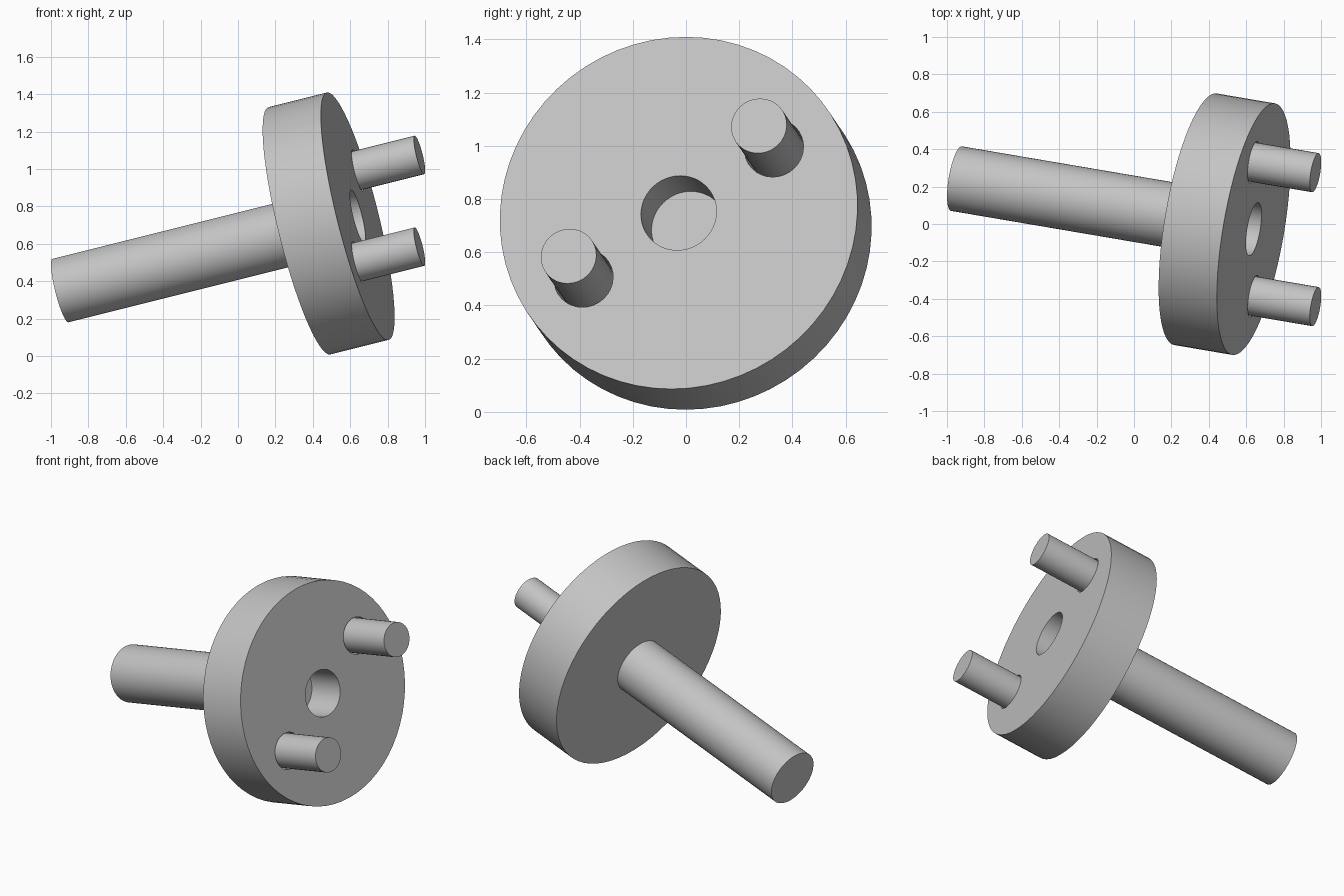
import bpy
import math
from mathutils import Vector

cube = bpy.data.objects.get("Cube")
if cube:
    bpy.data.objects.remove(cube, do_unlink=True)

# One plain grey material
grey = bpy.data.materials.new("machined grey")
grey.use_nodes = True
grey.diffuse_color = (0.55, 0.55, 0.55, 1)
grey.node_tree.nodes["Principled BSDF"].inputs["Base Color"].default_value = (0.55, 0.55, 0.55, 1)

# Tilted main axis, measured from the centre of the disc's front face
axis = Vector((1, -0.17, 0.25)).normalized()
face = Vector((0.64, -0.0275, 0.7475))
pin_offset = Vector((0, 0.358, 0.245))
thickness = 0.325


def rod(name, radius, start, end, offset=Vector(), sides=48):
    """Cylinder along the axis; start and end are distances from the front face."""
    bpy.ops.mesh.primitive_cylinder_add(
        vertices=sides, radius=radius, depth=end - start,
        location=face + offset + axis * (start + end) / 2,
        rotation=axis.to_track_quat('Z', 'Y').to_euler())
    obj = bpy.context.object
    obj.name = name
    obj.data.materials.append(grey)
    return obj


def cut(target, cutter):
    mod = target.modifiers.new("cut", 'BOOLEAN')
    mod.operation = 'DIFFERENCE'
    mod.solver = 'EXACT'
    mod.object = cutter
    bpy.ops.object.select_all(action='DESELECT')
    target.select_set(True)
    bpy.context.view_layer.objects.active = target
    bpy.ops.object.modifier_apply(modifier=mod.name)
    bpy.data.objects.remove(cutter, do_unlink=True)


# Disc with a blind centre bore and two clearance holes for the pins
disc = rod("disc", 0.682, -thickness, 0, sides=64)
cut(disc, rod("bore_cutter", 0.144, -0.245, 0.1))
for side in (1, -1):
    cut(disc, rod("pin_hole_cutter", 0.113, -0.22, 0.1, pin_offset * side, 32))

# Shaft behind the disc
shaft = rod("shaft", 0.175, -1.66, -thickness + 0.02)

# Two drive pins seated in the disc
pins = [rod(name, 0.106, -0.24, 0.345, pin_offset * side, 32)
        for name, side in (("upper_pin", 1), ("lower_pin", -1))]

# Smooth round walls, keep the rims crisp
bpy.ops.object.select_all(action='DESELECT')
for obj in [disc, shaft] + pins:
    obj.select_set(True)
bpy.context.view_layer.objects.active = disc
bpy.ops.object.shade_smooth_by_angle(angle=math.radians(30))
